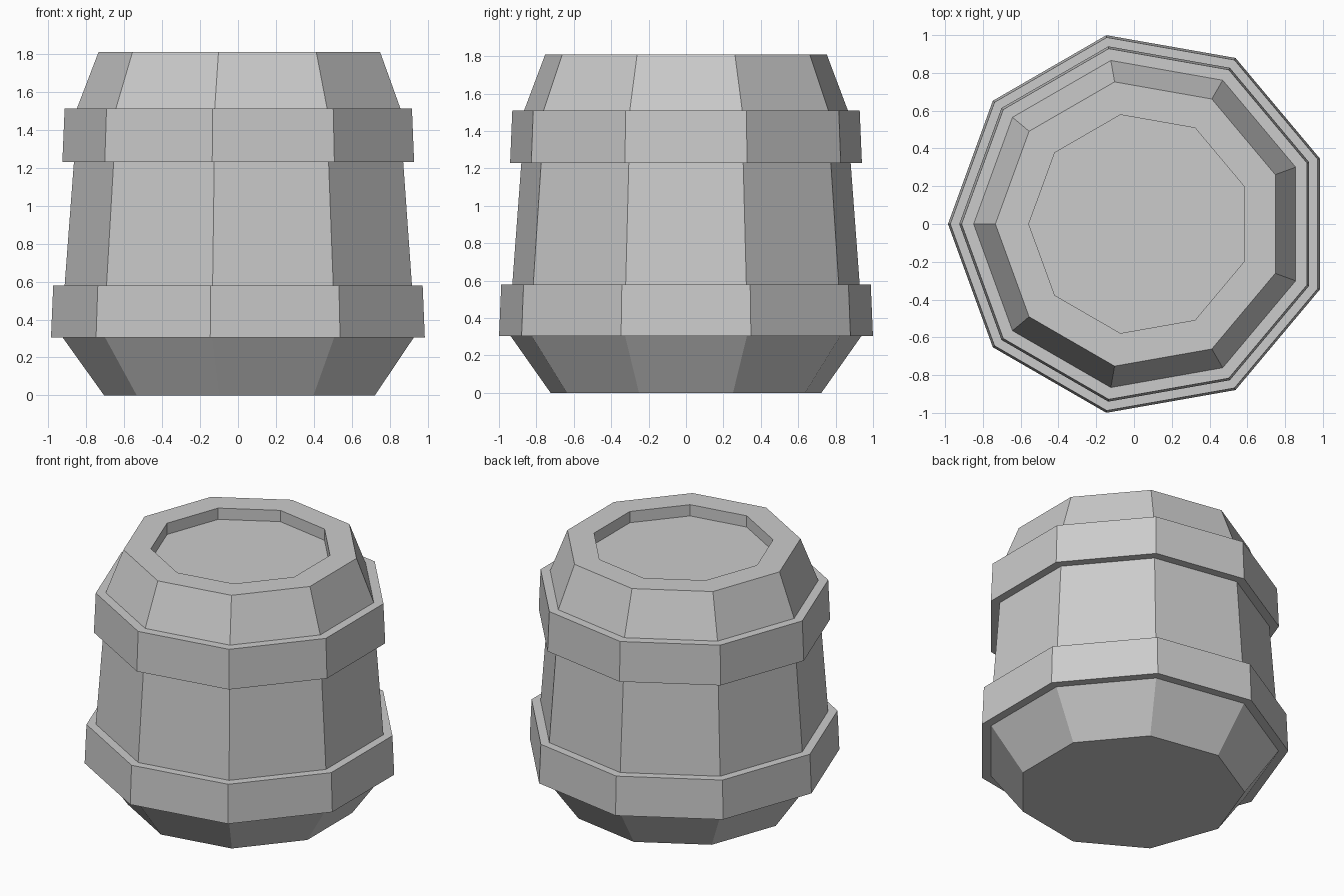
import bpy, bmesh
from math import cos, sin, pi

if "Cube" in bpy.data.objects:
    bpy.data.objects.remove(bpy.data.objects["Cube"])

SIDES = 9
CX = 0.03  # odd-sided ring: shift so the bounds are centred on x = 0

# (radius, height) from the base up the outside, over the rim, into the lid recess
PROFILE = [
    (0.735, 0.0), (0.953, 0.305),                               # tapered base
    (1.015, 0.305), (1.003, 0.58), (0.943, 0.58),               # lower hoop
    (0.894, 1.23),                                              # middle staves
    (0.955, 1.23), (0.943, 1.51), (0.879, 1.51),                # upper hoop
    (0.764, 1.81),                                              # tapered shoulder
    (0.587, 1.81), (0.587, 1.73),                               # rim and lid recess
]


def lathe(name, profile, sides):
    bm = bmesh.new()
    angles = [pi + 2 * pi * i / sides for i in range(sides)]
    rings = [[bm.verts.new((CX + r * cos(a), r * sin(a), z)) for a in angles]
             for r, z in profile]
    for low, high in zip(rings, rings[1:]):
        for i in range(sides):
            j = (i + 1) % sides
            bm.faces.new((low[i], low[j], high[j], high[i]))
    bm.faces.new(rings[0][::-1])   # underside
    bm.faces.new(rings[-1])        # recessed lid
    bmesh.ops.recalc_face_normals(bm, faces=bm.faces)
    mesh = bpy.data.meshes.new(name)
    bm.to_mesh(mesh)
    bm.free()
    obj = bpy.data.objects.new(name, mesh)
    bpy.context.collection.objects.link(obj)
    return obj


# Barrel with hoops, turned from one profile, flat shaded
lathe("barrel", PROFILE, SIDES)
